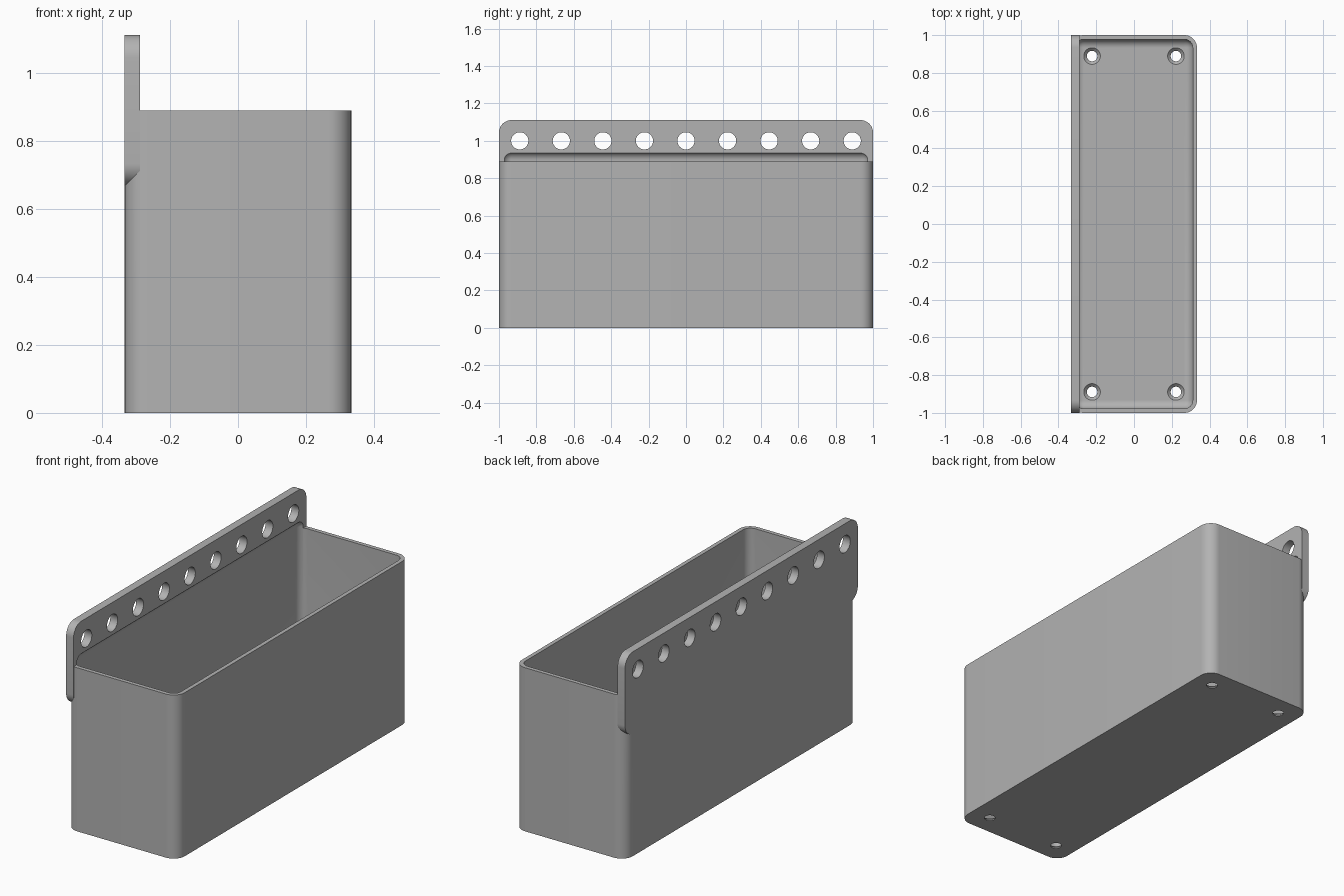
import bpy, bmesh, math
from mathutils import Matrix

old = bpy.data.objects.get("Cube")
if old:
    bpy.data.objects.remove(old)

# Main sizes
HALF_X, HALF_Y, RIM = 1 / 3, 1.0, 0.889
WALL, PLATE, TOP = 0.0222, 0.0444, 1.111
RADIUS = 0.0667

grey = bpy.data.materials.new("plain grey")
grey.use_nodes = True
colour = (0.45, 0.45, 0.45, 1)
grey.diffuse_color = colour
grey.node_tree.nodes["Principled BSDF"].inputs["Base Color"].default_value = colour


def make(name, bm):
    bmesh.ops.recalc_face_normals(bm, faces=bm.faces)
    mesh = bpy.data.meshes.new(name)
    bm.to_mesh(mesh)
    bm.free()
    mesh.materials.append(grey)
    ob = bpy.data.objects.new(name, mesh)
    bpy.context.scene.collection.objects.link(ob)
    return ob


def rounded_box(name, low, high, radius, axis=None, segments=10):
    """Box with edges rounded along one axis, or all edges if axis is None."""
    bm = bmesh.new()
    bmesh.ops.create_cube(bm, size=1)
    for v in bm.verts:
        for i in range(3):
            v.co[i] = low[i] if v.co[i] < 0 else high[i]
    edges = [e for e in bm.edges if axis is None
             or abs(e.verts[0].co[axis] - e.verts[1].co[axis]) > 1e-4]
    bmesh.ops.bevel(bm, geom=edges, offset=radius, segments=segments,
                    profile=0.5, affect='EDGES')
    return make(name, bm)


def cone(name, r1, r2, depth, matrix):
    bm = bmesh.new()
    bmesh.ops.create_cone(bm, cap_ends=True, segments=40, radius1=r1,
                          radius2=r2, depth=depth, matrix=matrix)
    return make(name, bm)


def combine(target, tool, operation):
    tool.hide_render = True
    mod = target.modifiers.new("join or cut", 'BOOLEAN')
    mod.operation, mod.solver, mod.object = operation, 'EXACT', tool
    bpy.context.view_layer.objects.active = target
    bpy.ops.object.modifier_apply(modifier=mod.name)
    bpy.data.objects.remove(tool)


# Bin body with rounded upright corners
bin_body = rounded_box("storage_bin", (-HALF_X, -HALF_Y, 0),
                       (HALF_X, HALF_Y, RIM), RADIUS, axis=2)

# Mounting plate rising behind the bin
plate = rounded_box("mounting_plate", (-HALF_X, -HALF_Y, 0.667),
                    (PLATE - HALF_X, HALF_Y, TOP), RADIUS, axis=0)
combine(bin_body, plate, 'UNION')

# Cavity, rounded on every edge, also scooping into the plate above the rim
cavity = rounded_box("cavity_cutter", (WALL - HALF_X, WALL - HALF_Y, WALL),
                     (HALF_X - WALL, HALF_Y - WALL, 0.941), 0.0444)
combine(bin_body, cavity, 'DIFFERENCE')

# Row of mounting holes in the plate
for i in range(-4, 5):
    place = (Matrix.Translation((PLATE / 2 - HALF_X, i * 0.2222, 1.0))
             @ Matrix.Rotation(math.pi / 2, 4, 'Y'))
    combine(bin_body, cone("hole_cutter", 0.046, 0.046, 0.2, place), 'DIFFERENCE')

# Countersunk screw holes in the floor
for x in (-0.222, 0.222):
    for y in (-0.889, 0.889):
        drill = Matrix.Translation((x, y, 0))
        combine(bin_body, cone("drill_cutter", 0.028, 0.028, 0.2, drill), 'DIFFERENCE')
        sink = Matrix.Translation((x, y, WALL))
        combine(bin_body, cone("sink_cutter", 0.028, 0.06, 0.032, sink), 'DIFFERENCE')

# Smooth rounded surfaces, sharp rims
bpy.ops.object.select_all(action='DESELECT')
bin_body.select_set(True)
bpy.context.view_layer.objects.active = bin_body
bpy.ops.object.shade_smooth_by_angle(angle=math.radians(30))
